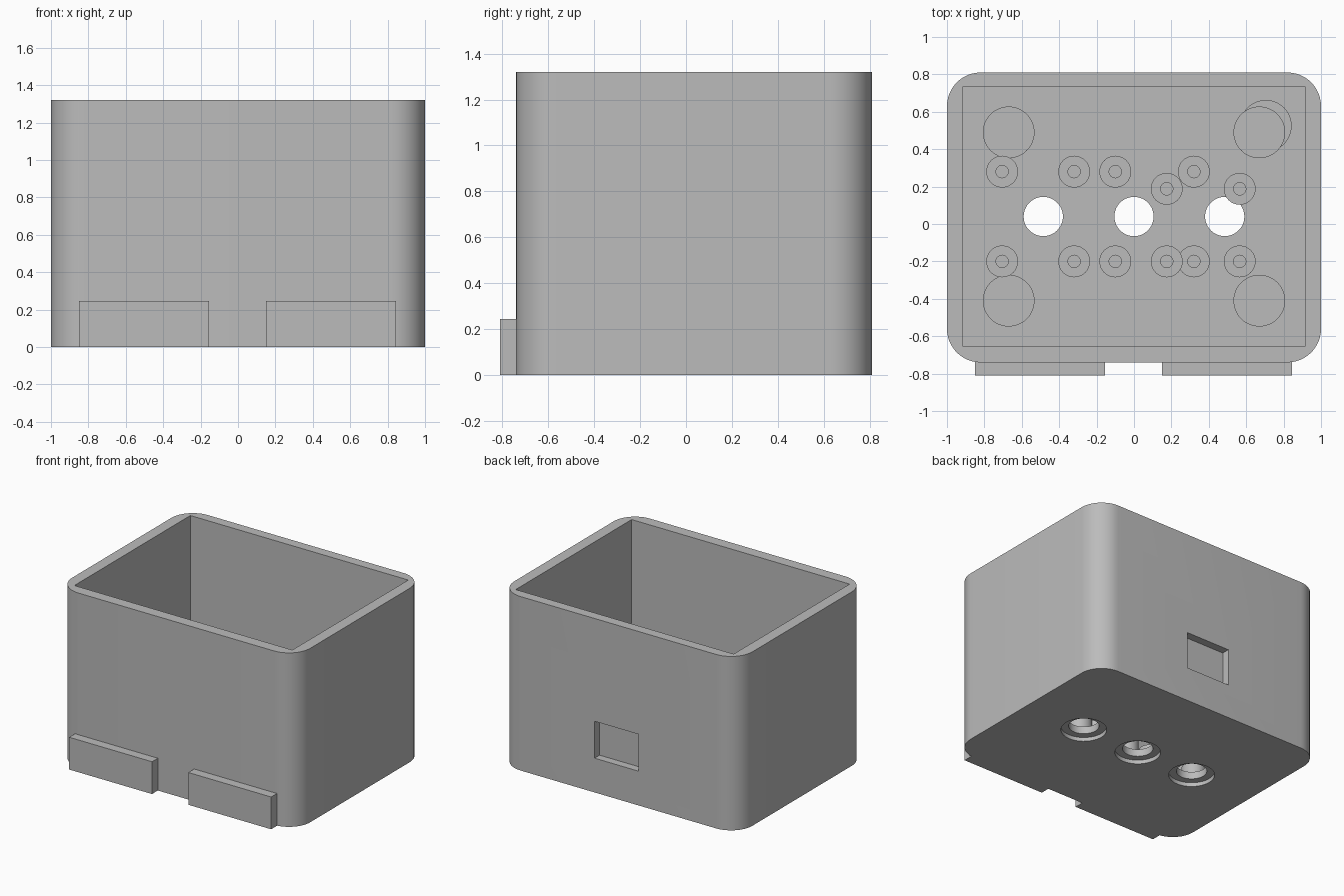
import bpy, bmesh, math
from mathutils import Matrix

cube = bpy.data.objects.get("Cube")
if cube:
    bpy.data.objects.remove(cube, do_unlink=True)

GREY = (0.5, 0.5, 0.5, 1)
plastic = bpy.data.materials.new("grey plastic")
plastic.use_nodes = True
plastic.diffuse_color = GREY
plastic.node_tree.nodes["Principled BSDF"].inputs["Base Color"].default_value = GREY

HEIGHT, FLOOR = 1.32, 0.085
FRONT, BACK = -0.74, 0.81


def finish(name, bm):
    bmesh.ops.recalc_face_normals(bm, faces=bm.faces)
    mesh = bpy.data.meshes.new(name)
    bm.to_mesh(mesh)
    bm.free()
    mesh.materials.append(plastic)
    obj = bpy.data.objects.new(name, mesh)
    bpy.context.collection.objects.link(obj)
    return obj


def smooth(obj):
    bpy.ops.object.select_all(action='DESELECT')
    obj.select_set(True)
    bpy.context.view_layer.objects.active = obj
    bpy.ops.object.shade_smooth_by_angle(angle=math.radians(35))


def block(name, x, y, z):
    """Box from (min, max) pairs."""
    bm = bmesh.new()
    size = [b - a for a, b in (x, y, z)]
    mid = [(a + b) / 2 for a, b in (x, y, z)]
    bmesh.ops.create_cube(bm, size=1, matrix=Matrix.Translation(mid) @ Matrix.Diagonal((*size, 1)))
    return finish(name, bm)


def lathe(name, x, y, profile, sides=48):
    """Closed solid turned around a vertical axis from (radius, z) points."""
    bm = bmesh.new()
    rings = []
    for r, z in profile:
        rings.append([bm.verts.new((x + r * math.cos(2 * math.pi * i / sides),
                                    y + r * math.sin(2 * math.pi * i / sides), z))
                      for i in range(sides)])
    for low, high in zip(rings, rings[1:]):
        for i in range(sides):
            j = (i + 1) % sides
            bm.faces.new((low[i], low[j], high[j], high[i]))
    bm.faces.new(rings[0])
    bm.faces.new(rings[-1])
    return finish(name, bm)


def cut(obj, cutter):
    mod = obj.modifiers.new("cut", 'BOOLEAN')
    mod.operation = 'DIFFERENCE'
    mod.solver = 'EXACT'
    mod.object = cutter
    cutter.hide_render = True
    bpy.context.view_layer.objects.active = obj
    bpy.ops.object.modifier_apply(modifier=mod.name)
    bpy.data.objects.remove(cutter, do_unlink=True)


# Rounded outer body
radius, steps = 0.18, 12
bm = bmesh.new()
outline = []
corners = [(1, BACK), (-1, BACK), (-1, FRONT), (1, FRONT)]
for q, (cx, cy) in enumerate(corners):
    ox = cx - math.copysign(radius, cx)
    oy = cy - math.copysign(radius, cy)
    for i in range(steps + 1):
        a = math.pi / 2 * (q + i / steps)
        outline.append(bm.verts.new((ox + radius * math.cos(a), oy + radius * math.sin(a), 0)))
base = bm.faces.new(outline)
up = bmesh.ops.extrude_face_region(bm, geom=[base])["geom"]
bmesh.ops.translate(bm, vec=(0, 0, HEIGHT), verts=[v for v in up if isinstance(v, bmesh.types.BMVert)])
body = finish("box_body", bm)

# Cavity, blind pocket in the back and counterbored floor holes
cut(body, block("cavity", (-0.915, 0.915), (-0.655, 0.735), (FLOOR, 2)))
cut(body, block("pocket", (-0.17, 0.2), (BACK - 0.06, 1), (0.26, 0.54)))
for hx in (-0.485, 0, 0.485):
    cut(body, lathe("bore", hx, 0.04, [(0.158, -0.1), (0.158, 0.03), (0.105, 0.03), (0.105, 0.15)]))
smooth(body)

# Front tabs
for side, span in (("right", (-0.85, -0.155)), ("left", (0.15, 0.845))):
    block(f"front_tab_{side}", span, (-0.81, FRONT + 0.02), (0, 0.245))

# Standoffs with pilot holes: three boards, four each
boards = [((-0.705, -0.32), (-0.2, 0.28), 0.24),
          ((-0.1, 0.32), (-0.2, 0.28), 0.24),
          ((0.175, 0.565), (-0.2, 0.188), 0.25)]
for b, (xs, ys, top) in enumerate(boards):
    for sx in xs:
        for sy in ys:
            smooth(lathe(f"standoff_board_{b + 1}", sx, sy,
                         [(0.085, FLOOR - 0.005), (0.085, top), (0.033, top), (0.033, FLOOR + 0.01)], 32))

# Corner posts, plus a shorter one beside the back left post
posts = [(x, y, 0.22) for x in (-0.67, 0.67) for y in (-0.41, 0.49)] + [(0.705, 0.525, 0.18)]
for px, py, top in posts:
    smooth(lathe("corner_post", px, py, [(0.138, FLOOR - 0.005), (0.138, top)]))
